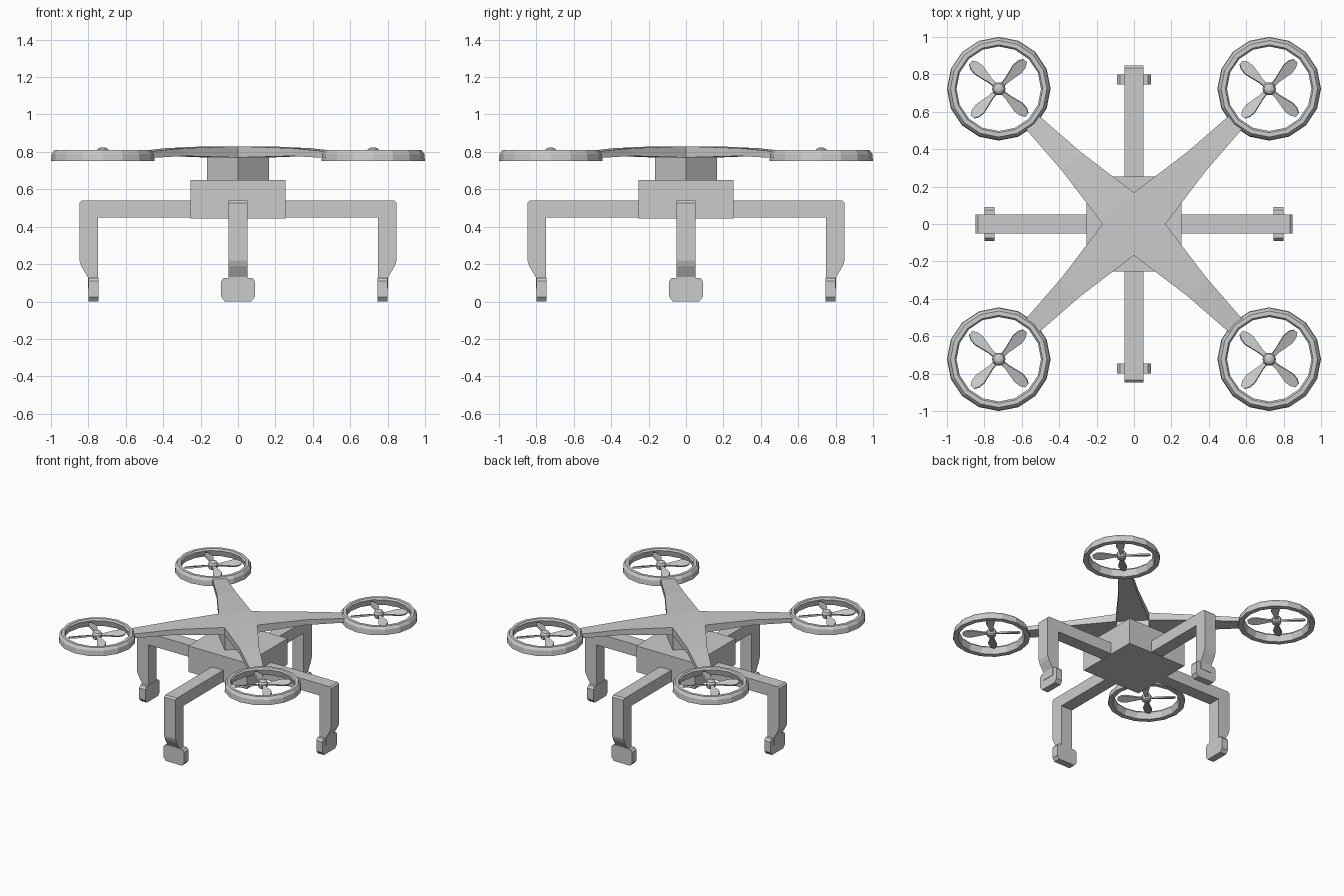
import bpy, bmesh
from math import pi, cos, sin, radians
from mathutils import Matrix, Vector

if "Cube" in bpy.data.objects:
    bpy.data.objects.remove(bpy.data.objects["Cube"])


def finish(bm, name):
    bmesh.ops.recalc_face_normals(bm, faces=bm.faces[:])
    me = bpy.data.meshes.new(name)
    bm.to_mesh(me)
    bm.free()
    ob = bpy.data.objects.new(name, me)
    bpy.context.collection.objects.link(ob)
    return ob


def bridge_loops(bm, loops, closed=False, caps=True):
    """Join vertex loops of equal length with quads."""
    n = len(loops[0])
    vs = [[bm.verts.new(p) for p in lp] for lp in loops]
    pairs = list(zip(vs, vs[1:])) + ([(vs[-1], vs[0])] if closed else [])
    for a, b in pairs:
        for i in range(n):
            j = (i + 1) % n
            bm.faces.new((a[i], a[j], b[j], b[i]))
    if caps and not closed:
        bm.faces.new(vs[0])
        bm.faces.new(vs[-1])


def prism(bm, pts, offset):
    """Extrude a planar outline by an offset vector."""
    pts = [Vector(p) for p in pts]
    bridge_loops(bm, [pts, [p + Vector(offset) for p in pts]])


def ngon(n, r, z, turn=0.0):
    return [(r * cos(turn + 2 * pi * i / n), r * sin(turn + 2 * pi * i / n), z) for i in range(n)]


# central body box and diamond neck
bm = bmesh.new()
bridge_loops(bm, [ngon(4, 0.255 * 2 ** 0.5, z, pi / 4) for z in (0.445, 0.65)])
finish(bm, "body_box")
bm = bmesh.new()
bridge_loops(bm, [ngon(4, 0.165, z) for z in (0.65, 0.775)])
finish(bm, "neck")

# four-armed star frame: central diamond plus tapering arm sections
bm = bmesh.new()
bridge_loops(bm, [ngon(4, 0.168, z) for z in (0.77, 0.83)])
for k in range(4):
    rot = Matrix.Rotation(k * pi / 2, 3, 'Z')
    loops = []
    for a, b, lo, hi in ((0.168, 0.0, 0.77, 0.83), (0.385, 0.285, 0.778, 0.82), (0.585, 0.515, 0.765, 0.798)):
        loops.append([rot @ Vector(p) for p in ((a, b, lo), (b, a, lo), (b, a, hi), (a, b, hi))])
    bridge_loops(bm, loops)
# remove the hidden walls between hub and arms
bmesh.ops.remove_doubles(bm, verts=bm.verts[:], dist=0.0005)
inner = [f for f in bm.faces if abs(f.normal.z) < 0.1 and f.calc_center_median().xy.length < 0.2]
bmesh.ops.delete(bm, geom=inner, context='FACES')
finish(bm, "star_frame")

# legs with flat feet
leg_profile = [(0.25, 0.54), (0.835, 0.54), (0.848, 0.528), (0.848, 0.22), (0.838, 0.19),
               (0.803, 0.13), (0.803, 0.07), (0.748, 0.07), (0.748, 0.448), (0.25, 0.448)]
foot_profile = [(-0.07, 0.0), (0.07, 0.0), (0.09, 0.025), (0.09, 0.11),
                (0.075, 0.127), (-0.075, 0.127), (-0.09, 0.11), (-0.09, 0.025)]
for k, side in enumerate(("right", "back", "left", "front")):
    rot = Matrix.Rotation(k * pi / 2, 4, 'Z')
    bm = bmesh.new()
    prism(bm, [(x, -0.05, z) for x, z in leg_profile], (0, 0.1, 0))
    bm.transform(rot)
    finish(bm, side + "_leg")
    bm = bmesh.new()
    prism(bm, [(0.746, y, z) for y, z in foot_profile], (0.054, 0, 0))
    bm.transform(rot)
    finish(bm, side + "_foot")

# rotors: guard ring, hub and four pitched blades
ring_section = [(0.277, 0.75), (0.273, 0.79), (0.258, 0.81), (0.235, 0.81), (0.226, 0.798), (0.24, 0.75)]
blade_outline = [(0.015, 0.010), (0.06, 0.013), (0.145, 0.032), (0.18, 0.028), (0.206, 0.012)]
for sx in (-1, 1):
    for sy in (-1, 1):
        tag = ("front" if sy < 0 else "back") + ("_left" if sx < 0 else "_right")
        move = Matrix.Translation((sx * 0.723, sy * 0.723, 0))
        bm = bmesh.new()
        bridge_loops(bm, [ngon(16, r, z) for r, z in ring_section], closed=True)
        bm.transform(move)
        finish(bm, tag + "_guard_ring")

        bm = bmesh.new()
        bridge_loops(bm, [ngon(10, r, z) for r, z in
                          ((0.02, 0.757), (0.032, 0.765), (0.036, 0.80), (0.028, 0.815), (0.012, 0.823))])
        bm.transform(move)
        finish(bm, tag + "_rotor_hub")

        bm = bmesh.new()
        for k in range(4):
            part = bmesh.new()
            outline = [(x, -w, -0.006) for x, w in blade_outline] + \
                      [(x, w, -0.006) for x, w in reversed(blade_outline)]
            prism(part, outline, (0, 0, 0.012))
            part.transform(Matrix.Translation((0, 0, 0.787))
                           @ Matrix.Rotation(radians(47 + 90 * k), 4, 'Z')
                           @ Matrix.Rotation(radians(20), 4, 'X'))
            tmp = bpy.data.meshes.new("blade")
            part.to_mesh(tmp)
            part.free()
            bm.from_mesh(tmp)
            bpy.data.meshes.remove(tmp)
        bm.transform(move)
        finish(bm, tag + "_blades")
